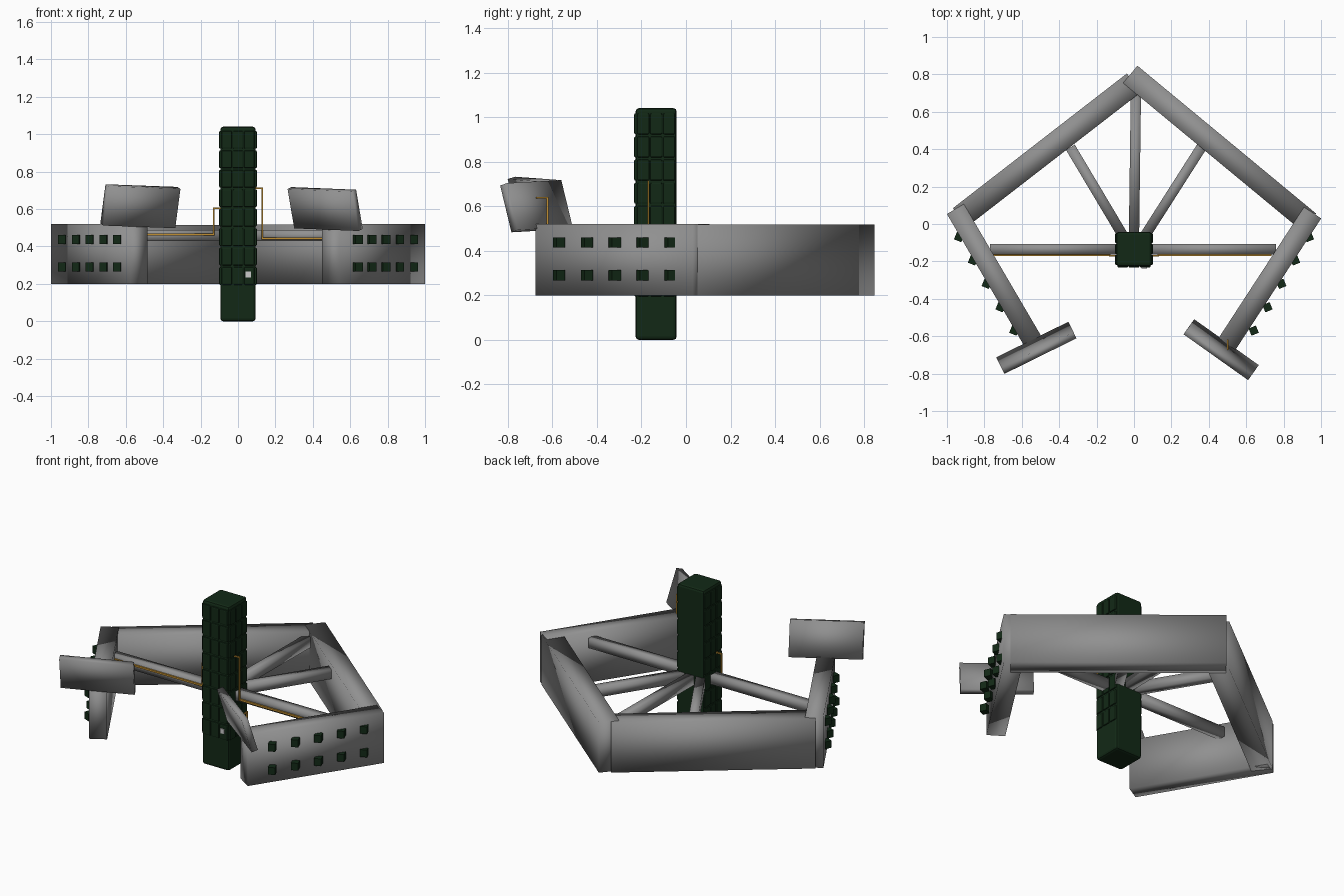
import bpy, math
from mathutils import Vector, Matrix

if "Cube" in bpy.data.objects:
    bpy.data.objects.remove(bpy.data.objects["Cube"])


def material(name, rgb):
    m = bpy.data.materials.new(name)
    m.diffuse_color = (*rgb, 1)
    m.use_nodes = True
    m.node_tree.nodes["Principled BSDF"].inputs["Base Color"].default_value = m.diffuse_color
    return m


GREY = material("hull grey", (0.28, 0.28, 0.28))
GREEN = material("dark green", (0.006, 0.022, 0.008))
GOLD = material("pipe gold", (0.55, 0.28, 0.03))
PALE = material("pale grey", (0.6, 0.6, 0.6))


def block(name, centre, ax, ay, az, mat, smooth=False, bevel=0):
    """Box spanned by three full-length edge vectors around a centre."""
    bpy.ops.mesh.primitive_cube_add(size=1)
    ob = bpy.context.object
    ob.name = name
    m = Matrix((ax, ay, az)).transposed().to_4x4()
    ob.data.transform(m)
    if m.determinant() < 0:
        ob.data.flip_normals()
    ob.location = centre
    ob.data.materials.append(mat)
    if bevel:
        mod = ob.modifiers.new("bevel", 'BEVEL')
        mod.width, mod.segments = bevel, 2
    if smooth:
        for p in ob.data.polygons:
            p.use_smooth = True
    return ob


def box(name, lo, hi, mat, **kw):
    lo, hi = Vector(lo), Vector(hi)
    d = hi - lo
    return block(name, (lo + hi) / 2, (d.x, 0, 0), (0, d.y, 0), (0, 0, d.z), mat, **kw)


def beam(name, a, b, width, z0, z1):
    """Straight beam between two plan points."""
    a, b = Vector((*a, 0)), Vector((*b, 0))
    d = b - a
    n = Vector((-d.y, d.x, 0)).normalized() * width
    return block(name, (a + b) / 2 + Vector((0, 0, (z0 + z1) / 2)),
                 d, n, (0, 0, z1 - z0), GREY, smooth=True)


def pipe(name, pts, t=0.008):
    """Square-section pipe through points, one block per axis-aligned run."""
    for p, q in zip(pts, pts[1:]):
        lo = [min(a, b) - t / 2 for a, b in zip(p, q)]
        hi = [max(a, b) + t / 2 for a, b in zip(p, q)]
        box(name, lo, hi, GOLD)


# Outer ring of four deep beams
beam("back_left_beam", (-0.93, 0.035), (0.00, 0.755), 0.125, 0.2, 0.515)
beam("back_right_beam", (-0.02, 0.80), (0.935, 0.01), 0.12, 0.2, 0.517)
beam("front_left_beam", (-0.955, 0.08), (-0.53, -0.645), 0.105, 0.2, 0.521)
beam("front_right_beam", (0.955, 0.06), (0.495, -0.645), 0.11, 0.2, 0.519)

# Spokes from tower to ring
for name, a, b in (("left_spoke", (-0.08, -0.135), (-0.77, -0.135)),
                   ("right_spoke", (0.08, -0.135), (0.76, -0.135)),
                   ("back_spoke", (0, -0.06), (0.01, 0.69)),
                   ("back_left_spoke", (-0.06, -0.06), (-0.34, 0.41)),
                   ("back_right_spoke", (0.06, -0.06), (0.36, 0.41))):
    beam(name, a, b, 0.055, 0.428, 0.488)

# Central tower: core plus raised tiles on front and sides
box("tower_core", (-0.094, -0.226, 0), (0.094, -0.042, 1.04), GREEN, bevel=0.014)
rows, pitch = 8, 0.104
for r in range(rows):
    z0 = 1.022 - (r + 1) * pitch + 0.005
    z1 = z0 + pitch - 0.01
    for c in (-1, 0, 1):
        x = c * 0.06
        box("front_tile", (x - 0.028, -0.233, z0), (x + 0.028, -0.21, z1), GREEN, bevel=0.006)
        y = -0.134 + c * 0.058
        for s in (-1, 1):
            xs = sorted((s * 0.08, s * 0.101))
            box("side_tile", (xs[0], y - 0.027, z0), (xs[1], y + 0.027, z1), GREEN, bevel=0.006)
box("tower_tag", (0.04, -0.238, 0.235), (0.07, -0.23, 0.265), PALE)

# Small box windows along the outer faces of the front beams
for s in (-1, 1):
    rot = Matrix.Rotation(math.radians(22 * s), 3, 'Z')
    for i in range(5):
        t = i / 4
        x = s * (0.935 - 0.295 * t)
        y = -0.07 - 0.5 * t
        for z in (0.29, 0.437):
            block("window_box", (x, y, z), rot @ Vector((0.042, 0, 0)),
                  rot @ Vector((0, 0.042, 0)), (0, 0, 0.046), GREEN)

# Tilted panels on the beam tips, leaning outward at the top
for name, c, along, out in (
        ("left_panel", (-0.522, -0.662, 0.615), (0.385, 0.19, -0.014), (0.44, -0.88)),
        ("right_panel", (0.466, -0.672, 0.6), (0.345, -0.245, -0.014), (-0.57, -0.81))):
    along = Vector(along)
    out = Vector((*out, 0)).normalized()
    up = out * 0.062 + Vector((0, 0, 0.21))
    thick = along.cross(up).normalized() * 0.038
    block(name, c, along, thick, up, GREY, smooth=True)

# Gold pipes along the spokes, up the tower and at the right panel
pipe("left_pipe", [(-0.75, -0.166, 0.463), (-0.13, -0.166, 0.463)], 0.011)
pipe("left_riser", [(-0.13, -0.17, 0.463), (-0.13, -0.17, 0.605), (-0.095, -0.17, 0.605)])
pipe("right_pipe", [(0.73, -0.166, 0.443), (0.13, -0.166, 0.443)], 0.011)
pipe("right_riser", [(0.13, -0.17, 0.443), (0.13, -0.17, 0.712), (0.095, -0.17, 0.712)])
pipe("panel_pipe", [(0.5, -0.622, 0.51), (0.5, -0.622, 0.638), (0.5, -0.67, 0.638)])
